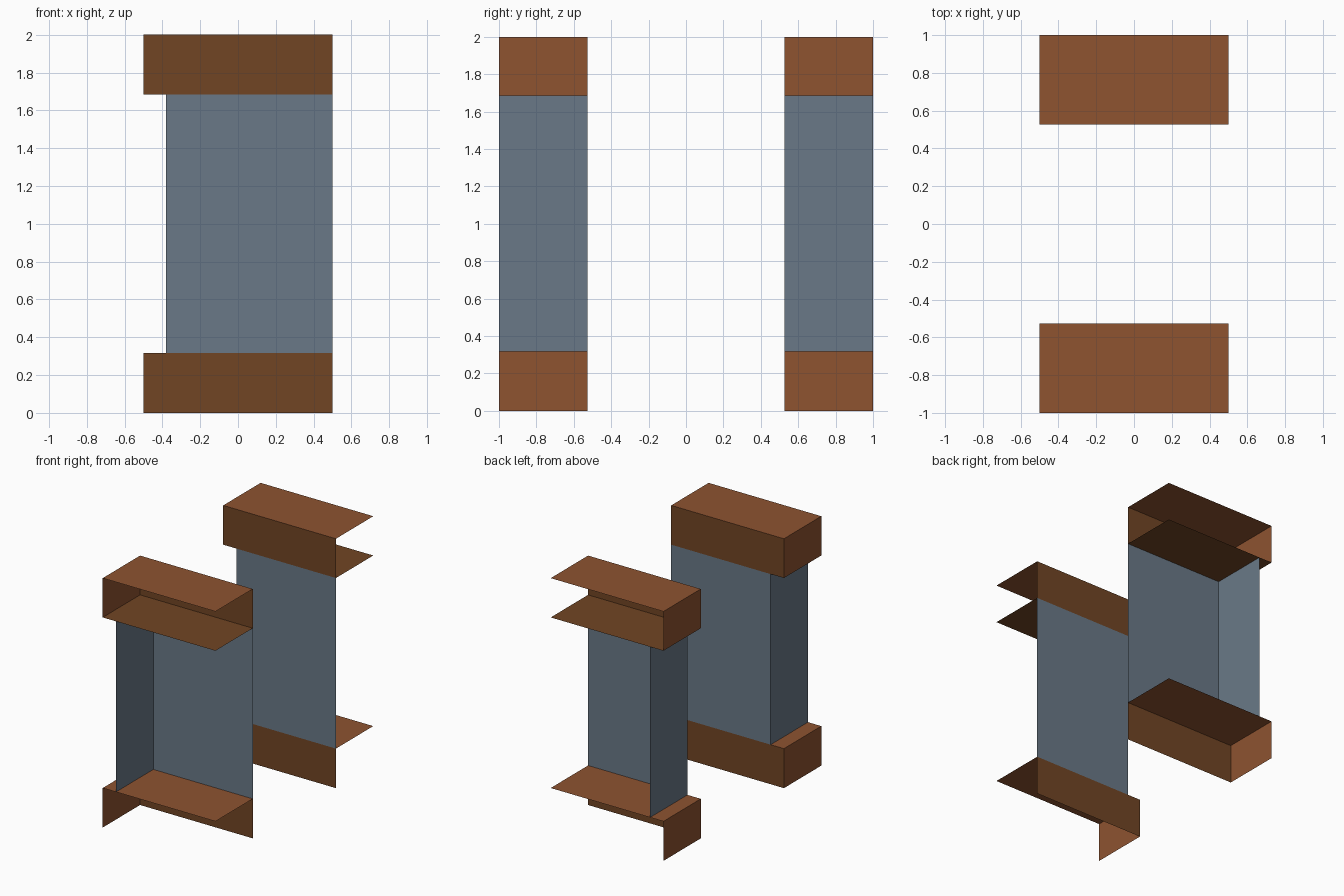
import bpy, bmesh

if "Cube" in bpy.data.objects:
    bpy.data.objects.remove(bpy.data.objects["Cube"])


def make_material(name, rgb):
    lin = [((c / 255 + 0.055) / 1.055) ** 2.4 for c in rgb]
    m = bpy.data.materials.new(name)
    m.diffuse_color = (*lin, 1)
    m.use_nodes = True
    m.node_tree.nodes["Principled BSDF"].inputs["Base Color"].default_value = m.diffuse_color
    return m


LIGHT = make_material("light brown", (142, 83, 48))
DARK = make_material("dark brown", (113, 69, 36))
GREY = make_material("slate grey", (106, 121, 135))

OUTER, INNER = 1.0, 0.527
RIGHT = 0.5


def open_box(name, side, x0, z0, z1, kept):
    """Box shell keeping only the listed sides, each with its own colour."""
    y0, y1 = sorted((side * INNER, side * OUTER))
    bm = bmesh.new()
    bmesh.ops.create_cube(bm, size=1)
    for v in bm.verts:
        v.co = (RIGHT if v.co.x > 0 else x0,
                y1 if v.co.y > 0 else y0,
                z1 if v.co.z > 0 else z0)
    bm.normal_update()
    mats = [LIGHT, DARK, GREY]
    unwanted = []
    for f in bm.faces:
        n = f.normal
        if n.z > 0.5:
            key = "top"
        elif n.z < -0.5:
            key = "bottom"
        elif abs(n.x) > 0.5:
            key = "left" if n.x < 0 else "right"
        else:
            key = "inner" if n.y * side < 0 else "outer"
        if key in kept:
            f.material_index = mats.index(kept[key])
        else:
            unwanted.append(f)
    bmesh.ops.delete(bm, geom=unwanted, context='FACES')
    me = bpy.data.meshes.new(name)
    bm.to_mesh(me)
    bm.free()
    for m in mats:
        me.materials.append(m)
    ob = bpy.data.objects.new(name, me)
    bpy.context.collection.objects.link(ob)


# Mirrored pair of half pillars, open on the outer and right sides
for label, s in (("front", -1), ("back", 1)):
    open_box(label + "_base", s, -0.5, 0.0, 0.317,
             {"top": LIGHT, "left": LIGHT, "inner": DARK})
    open_box(label + "_column", s, -0.382, 0.317, 1.685,
             {"left": GREY, "inner": GREY})
    open_box(label + "_capital", s, -0.5, 1.685, 2.0,
             {"top": LIGHT, "bottom": DARK, "left": LIGHT, "inner": DARK})
